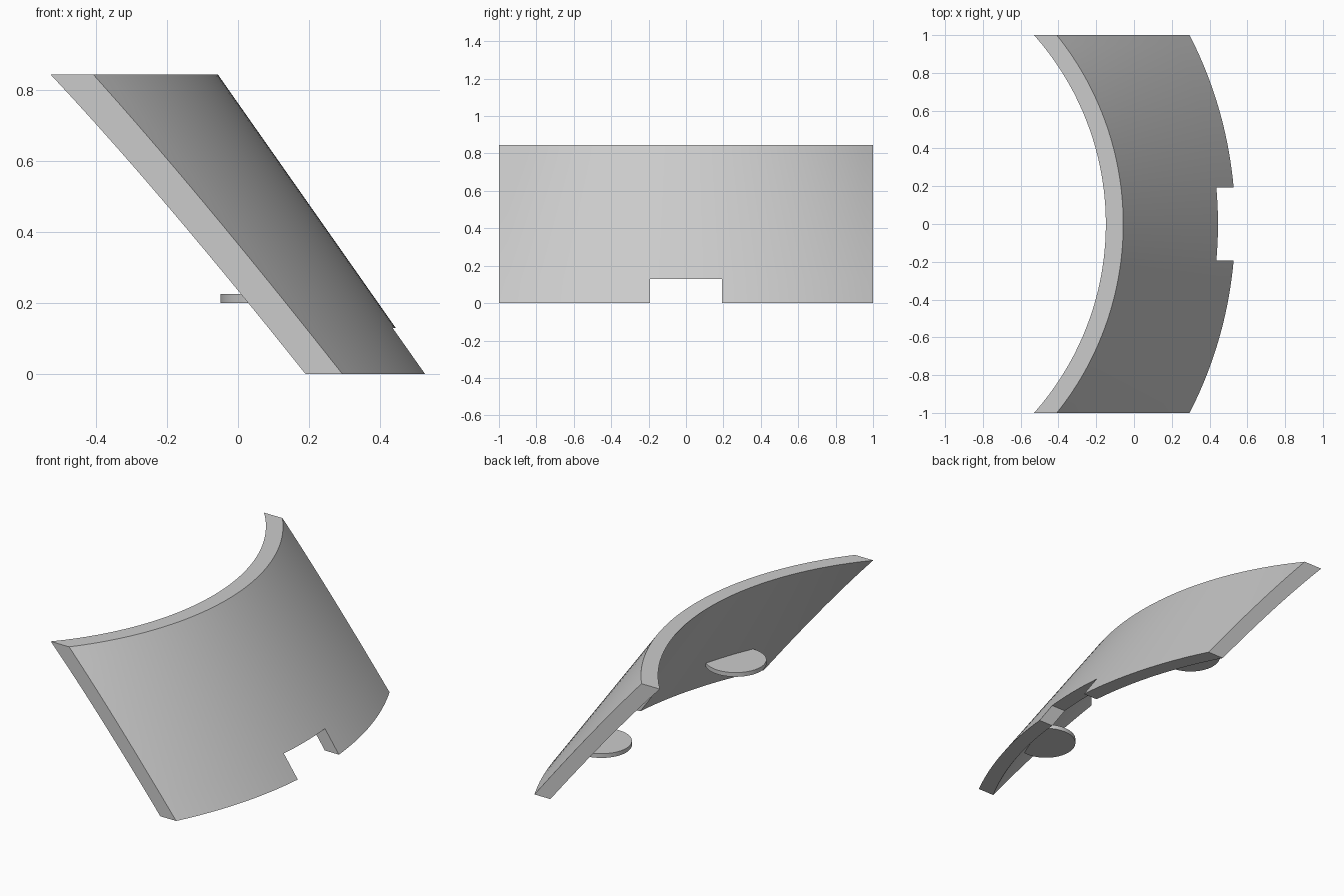
import bpy, bmesh, math

cube = bpy.data.objects.get("Cube")
if cube:
    bpy.data.objects.remove(cube, do_unlink=True)

grey = bpy.data.materials.new("plain_grey")
grey.use_nodes = True
grey.diffuse_color = (0.6, 0.6, 0.6, 1)
grey.node_tree.nodes["Principled BSDF"].inputs["Base Color"].default_value = (0.6, 0.6, 0.6, 1)

AXIS_X = -1.655            # vertical axis of the cone the shell belongs to
HEIGHT = 0.845
BOTTOM_R, TOP_R = 2.191, 1.598
WALL = 0.092
NOTCH_Y, NOTCH_Z = 0.193, 0.13


def radius(z, inset=0.0):
    return BOTTOM_R + (TOP_R - BOTTOM_R) * z / HEIGHT - inset


def finish(bm, name):
    bmesh.ops.recalc_face_normals(bm, faces=bm.faces)
    mesh = bpy.data.meshes.new(name)
    bm.to_mesh(mesh)
    bm.free()
    mesh.materials.append(grey)
    obj = bpy.data.objects.new(name, mesh)
    bpy.context.collection.objects.link(obj)
    bpy.ops.object.select_all(action='DESELECT')
    obj.select_set(True)
    bpy.context.view_layer.objects.active = obj
    bpy.ops.object.shade_smooth_by_angle(angle=math.radians(30))
    return obj


def spread(a, b, n):
    return [a + (b - a) * i / n for i in range(n + 1)]


# Curved sloping shell, cut straight at both ends, with a notch at the bottom
side = spread(NOTCH_Y, 1, 16)
ys = [-y for y in reversed(side)] + spread(-NOTCH_Y, NOTCH_Y, 8)[1:-1] + side
zs = [0] + spread(NOTCH_Z, HEIGHT, 10)

bm = bmesh.new()
twin = {}
grids = []
for inset in (0, WALL):
    grids.append([[bm.verts.new((AXIS_X + math.sqrt(radius(z, inset) ** 2 - y * y), y, z))
                   for z in zs] for y in ys])
for outer_col, inner_col in zip(*grids):
    twin.update(zip(outer_col, inner_col))

outer_faces = []
for i in range(len(ys) - 1):
    for j in range(len(zs) - 1):
        if j == 0 and abs(ys[i] + ys[i + 1]) / 2 < NOTCH_Y:
            continue
        g = grids[0]
        quad = [g[i][j], g[i + 1][j], g[i + 1][j + 1], g[i][j + 1]]
        outer_faces.append(bm.faces.new(quad))
        bm.faces.new([twin[v] for v in reversed(quad)])

# Close the rim between the outer and inner skins
rim = {e for f in outer_faces for e in f.edges if e.is_boundary}
for e in rim:
    a, b = e.verts
    bm.faces.new((a, b, twin[b], twin[a]))
loose = [v for v in bm.verts if not v.link_faces]
bmesh.ops.delete(bm, geom=loose, context='VERTS')
finish(bm, "curved_shell")

# Round horizontal tabs on the inner side, trimmed inside the wall thickness
TAB_X, TAB_Y, TAB_R = 0.115, 0.63, 0.165
TAB_Z, TAB_THICK = 0.2125, 0.025
limit = radius(TAB_Z, WALL / 2)
for label, sign in (("front", -1), ("back", 1)):
    bm = bmesh.new()
    bmesh.ops.create_cone(bm, cap_ends=True, segments=48, radius1=TAB_R,
                          radius2=TAB_R, depth=TAB_THICK)
    for v in bm.verts:
        x, y = v.co.x + TAB_X - AXIS_X, v.co.y + sign * TAB_Y
        k = min(1, limit / math.hypot(x, y))
        v.co = (AXIS_X + x * k, y * k, v.co.z + TAB_Z)
    finish(bm, label + "_round_tab")
